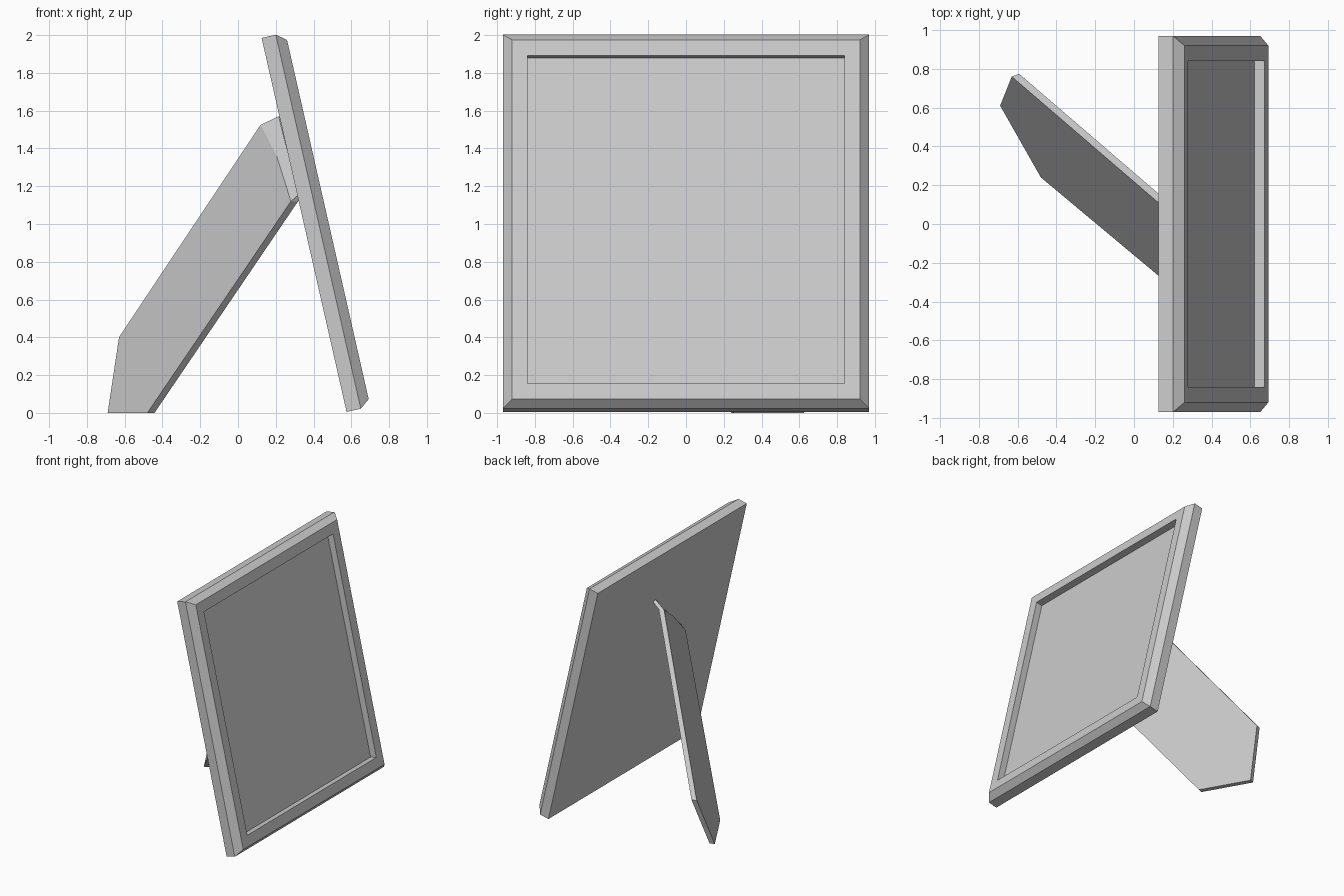
import bpy, bmesh
from mathutils import Vector

cube = bpy.data.objects.get("Cube")
if cube:
    bpy.data.objects.remove(cube)

grey = bpy.data.materials.new("plain_grey")
grey.use_nodes = True
colour = (0.6, 0.6, 0.6, 1)
grey.diffuse_color = colour
grey.node_tree.nodes["Principled BSDF"].inputs["Base Color"].default_value = colour


def finish(bm, name):
    bmesh.ops.recalc_face_normals(bm, faces=bm.faces)
    mesh = bpy.data.meshes.new(name)
    bm.to_mesh(mesh)
    bm.free()
    mesh.materials.append(grey)
    obj = bpy.data.objects.new(name, mesh)
    bpy.context.collection.objects.link(obj)
    return obj


# Leaning panel: rectangular rings stacked along the panel's normal
back_low = Vector((0.575, 0, 0.005))
back_top = Vector((0.125, 0, 1.985))
height = (back_top - back_low).length
up = (back_top - back_low).normalized()
side = Vector((0, 1, 0))
out = side.cross(up)
half = 0.97


def ring(bm, depth, inset_side, inset_end):
    y, low, top = half - inset_side, inset_end, height - inset_end
    return [bm.verts.new(back_low + out * depth + side * s + up * h)
            for s, h in ((-y, low), (y, low), (y, top), (-y, top))]


bm = bmesh.new()
# back, outer edge, chamfer, front border, recess wall
rings = [ring(bm, *r) for r in ((0, 0, 0), (0.077, 0, 0), (0.129, 0.05, 0.04),
                                (0.129, 0.13, 0.125), (0.075, 0.13, 0.125))]
for a, b in zip(rings, rings[1:]):
    for i in range(4):
        j = (i + 1) % 4
        bm.faces.new((a[i], a[j], b[j], b[i]))
bm.faces.new(rings[0])
bm.faces.new(rings[-1])
finish(bm, "frame_panel")

# Slanted stand: flat plate with a bent flap joining the panel's back
plate = {
    "foot_outer": (-0.69, 0.61, 0), "heel": (-0.63, 0.76, 0.40),
    "bend_high": (0.12, 0.115, 1.525), "bend_mid": (0.205, -0.125, 1.36),
    "bend_low": (0.28, -0.395, 1.12), "foot_inner": (-0.48, 0.24, 0),
    "join_high": (0.215, 0.085, 1.57), "join_mid": (0.265, -0.14, 1.37),
    "join_low": (0.315, -0.395, 1.15),
}
faces = (
    ("foot_outer", "heel", "bend_high", "bend_mid", "bend_low", "foot_inner"),
    ("bend_high", "join_high", "join_mid", "bend_mid"),
    ("bend_mid", "join_mid", "join_low", "bend_low"),
)
rim = ("foot_outer", "heel", "bend_high", "join_high",
       "join_mid", "join_low", "bend_low", "foot_inner")
bm = bmesh.new()
thickness = Vector((0.038, 0.014, 0))
front = {k: bm.verts.new(p) for k, p in plate.items()}
rear = {k: bm.verts.new(Vector(p) + thickness) for k, p in plate.items()}
for names in faces:
    bm.faces.new([front[n] for n in names])
    bm.faces.new([rear[n] for n in reversed(names)])
for a, b in zip(rim, rim[1:] + rim[:1]):
    bm.faces.new((front[a], front[b], rear[b], rear[a]))
finish(bm, "back_stand")
